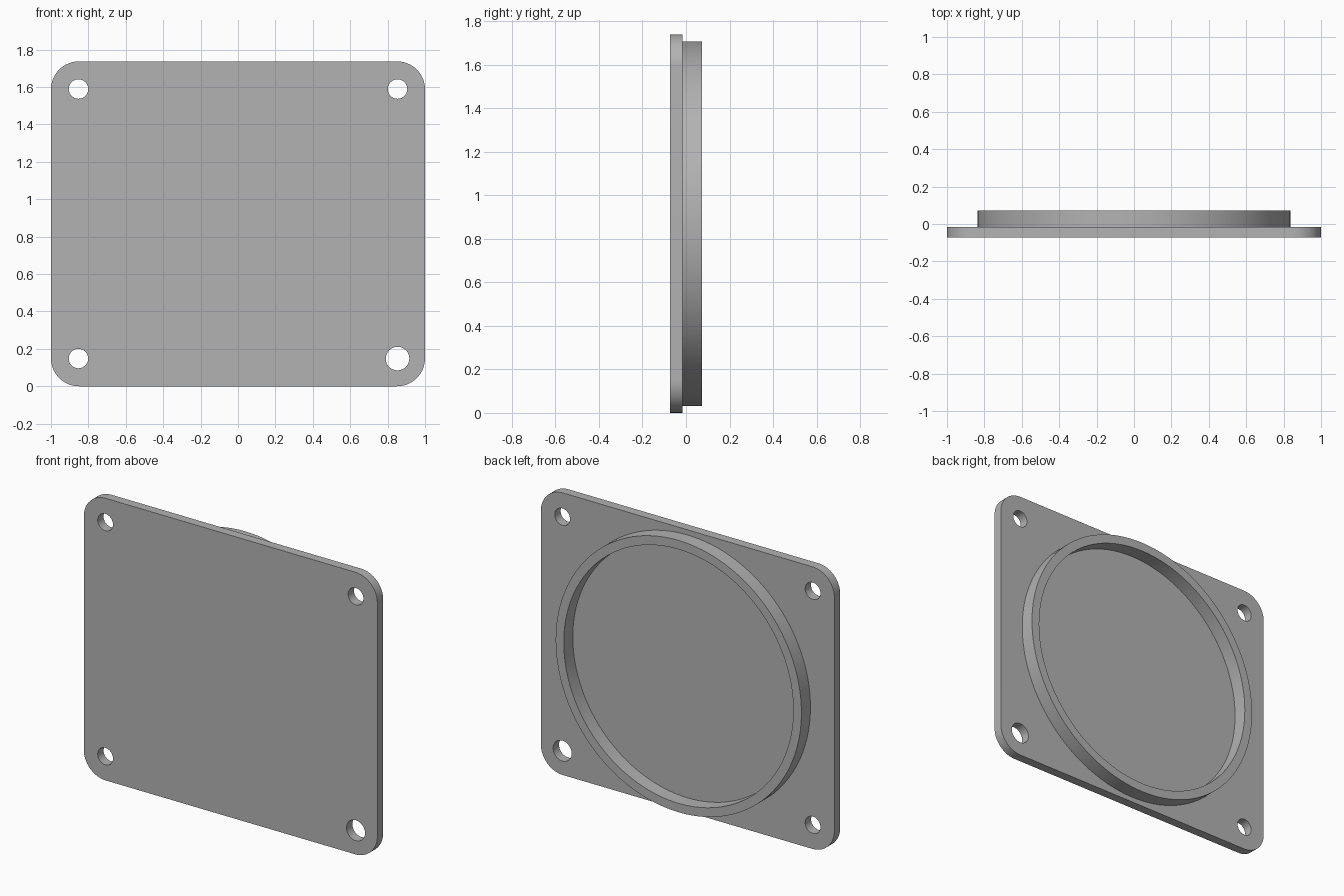
import bpy, bmesh, math
from mathutils import Matrix, Vector

cube = bpy.data.objects.get("Cube")
if cube:
    bpy.data.objects.remove(cube, do_unlink=True)

HEIGHT = 1.737
MID = HEIGHT / 2
FRONT, FACE, BACK = -0.0725, -0.0155, 0.0725   # plate front, plate back, rim end
CORNER = 0.15

grey = bpy.data.materials.new("plain grey")
grey.use_nodes = True
colour = (0.45, 0.45, 0.45, 1)
grey.diffuse_color = colour
grey.node_tree.nodes["Principled BSDF"].inputs["Base Color"].default_value = colour


def make_object(name, bm):
    bmesh.ops.recalc_face_normals(bm, faces=bm.faces)
    mesh = bpy.data.meshes.new(name)
    bm.to_mesh(mesh)
    bm.free()
    mesh.materials.append(grey)
    obj = bpy.data.objects.new(name, mesh)
    bpy.context.collection.objects.link(obj)
    return obj


def smooth(obj):
    bpy.ops.object.select_all(action='DESELECT')
    obj.select_set(True)
    bpy.context.view_layer.objects.active = obj
    bpy.ops.object.shade_smooth_by_angle(angle=math.radians(30))


# Square plate with rounded corners
bm = bmesh.new()
bmesh.ops.create_cube(bm, size=1)
bmesh.ops.scale(bm, vec=(2, FACE - FRONT, HEIGHT), verts=bm.verts)
bmesh.ops.translate(bm, vec=(0, (FRONT + FACE) / 2, MID), verts=bm.verts)
corners = [e for e in bm.edges
           if abs(e.verts[0].co.y - e.verts[1].co.y) > 0.01]
bmesh.ops.bevel(bm, geom=corners, offset=CORNER, segments=16,
                profile=0.5, affect='EDGES')
plate = make_object("plate", bm)

# Screw holes, one larger than the rest
bm = bmesh.new()
for x in (-0.853, 0.853):
    for z in (0.148, HEIGHT - 0.148):
        radius = 0.063 if x > 0 and z < MID else 0.052
        place = Matrix.Translation((x, FRONT, z)) @ Matrix.Rotation(math.pi / 2, 4, 'X')
        bmesh.ops.create_cone(bm, cap_ends=True, segments=48, radius1=radius,
                              radius2=radius, depth=0.4, matrix=place)
cutter = make_object("hole_cutter", bm)
cutter.hide_render = True
cut = plate.modifiers.new("holes", 'BOOLEAN')
cut.operation = 'DIFFERENCE'
cut.solver = 'EXACT'
cut.object = cutter
bpy.context.view_layer.objects.active = plate
bpy.ops.object.modifier_apply(modifier=cut.name)
bpy.data.objects.remove(cutter, do_unlink=True)
smooth(plate)

# Round rim on the back, spun from a rectangular section
OUTER, INNER, SINK = 0.837, 0.782, 0.01
bm = bmesh.new()
section = [bm.verts.new((r, y, MID)) for r, y in
           ((INNER, FACE - SINK), (OUTER, FACE - SINK), (OUTER, BACK), (INNER, BACK))]
edges = [bm.edges.new((section[i], section[(i + 1) % 4])) for i in range(4)]
bmesh.ops.spin(bm, geom=section + edges, cent=Vector((0, 0, MID)), axis=(0, 1, 0),
               angle=2 * math.pi, steps=128, use_merge=True)
bmesh.ops.remove_doubles(bm, verts=bm.verts, dist=0.0001)
smooth(make_object("rim", bm))
